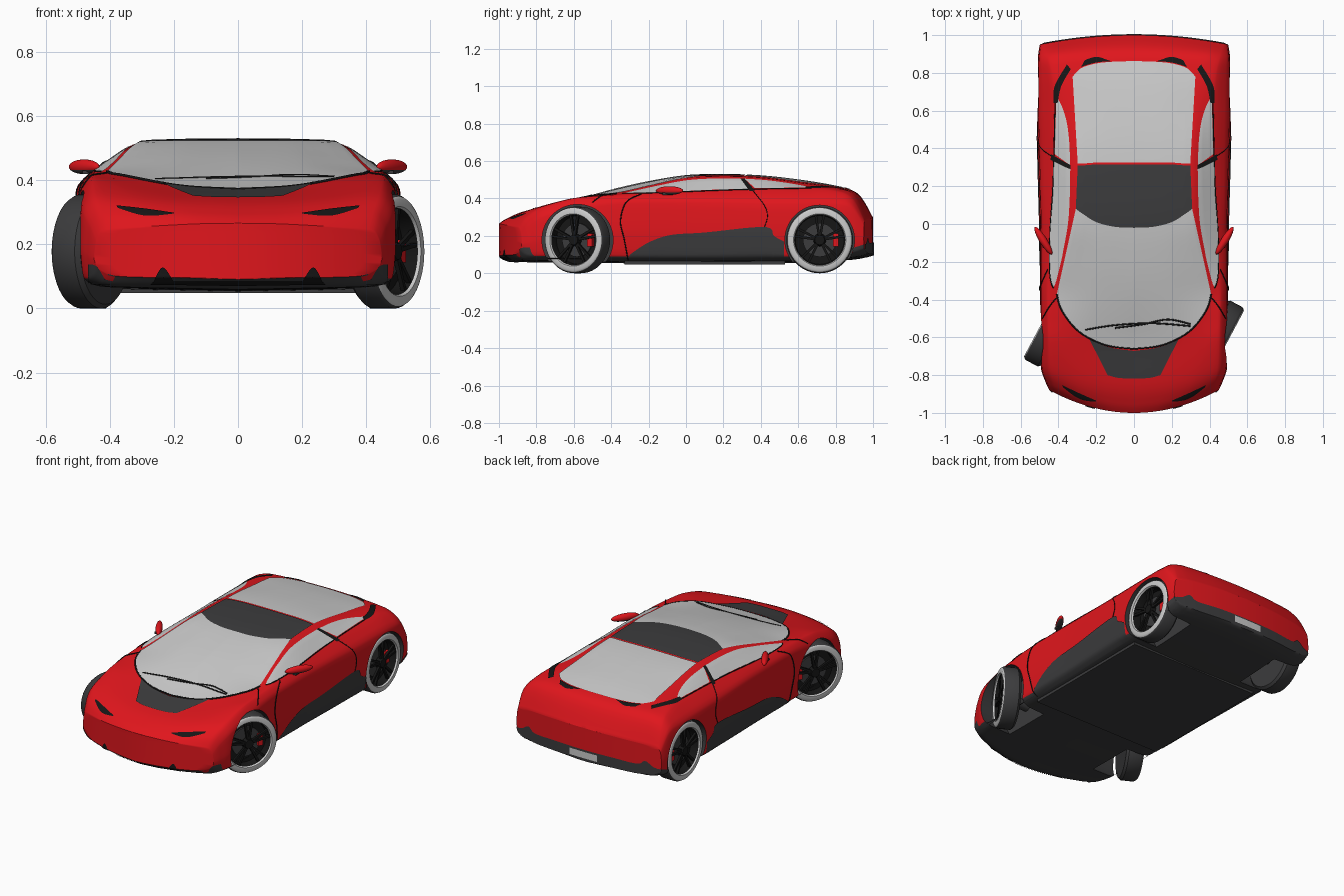
import bpy, bmesh, math
from mathutils import Vector, Matrix
from mathutils.bvhtree import BVHTree

if "Cube" in bpy.data.objects:
    bpy.data.objects.remove(bpy.data.objects["Cube"])


def material(name, *rgb):
    m = bpy.data.materials.new(name)
    m.diffuse_color = (*rgb, 1)
    m.use_nodes = True
    m.node_tree.nodes["Principled BSDF"].inputs["Base Color"].default_value = m.diffuse_color
    return m


RED = material("red_paint", .75, .008, .012)
DARK = material("dark_trim", .045, .045, .047)
BLACK = material("black", .008, .008, .008)
GLASS = material("pale_glass", .55, .55, .55)


def finish(name, bm, mats, angle=35, mirror=False):
    me = bpy.data.meshes.new(name)
    bm.to_mesh(me)
    bm.free()
    ob = bpy.data.objects.new(name, me)
    bpy.context.collection.objects.link(ob)
    for m in mats:
        me.materials.append(m)
    bpy.ops.object.select_all(action='DESELECT')
    ob.select_set(True)
    bpy.context.view_layer.objects.active = ob
    if angle:
        bpy.ops.object.shade_smooth_by_angle(angle=math.radians(angle))
    if mirror:
        ob.modifiers.new("Mirror", 'MIRROR')
    return ob


def spline(pts, t):
    # Catmull-Rom through points of any dimension, t from 0 to len - 1
    i = min(int(t), len(pts) - 2)
    f = t - i
    a, b, c, d = (pts[min(max(k, 0), len(pts) - 1)] for k in range(i - 1, i + 3))
    return [.5 * (2*q + (r - p)*f + (2*p - 5*q + 4*r - s)*f*f + (3*q - p - 3*r + s)*f**3)
            for p, q, r, s in zip(a, b, c, d)]


def soften(pts, cut):
    out = [pts[0]]
    for a, b in zip(pts, pts[1:]):
        out += [a.lerp(b, cut), a.lerp(b, 1 - cut)]
    return out + [pts[-1]]


# Body stations: y, floor z, half width, shoulder z, belt x, belt z, rail x, rail z, centre z
STATIONS = [
    (-1.0, .095, .45, .21, .425, .245, .25, .258, .266),
    (-.95, .066, .47, .26, .435, .30, .28, .302, .297),
    (-.85, .063, .495, .31, .45, .352, .33, .348, .335),
    (-.65, .06, .50, .35, .455, .397, .40, .397, .372),
    (-.50, .06, .50, .37, .457, .412, .415, .412, .415),
    (-.36, .058, .50, .385, .46, .42, .41, .426, .453),
    (-.20, .056, .50, .39, .455, .426, .37, .465, .488),
    (0, .056, .50, .39, .445, .435, .328, .51, .520),
    (.2, .056, .505, .39, .432, .442, .32, .520, .526),
    (.4, .058, .51, .385, .425, .45, .32, .512, .519),
    (.6, .06, .515, .385, .42, .455, .335, .485, .497),
    (.8, .07, .515, .38, .435, .447, .355, .458, .464),
    (.92, .08, .51, .36, .46, .40, .40, .42, .425),
    (1.0, .10, .50, .26, .48, .28, .42, .29, .298)]


def bowed(x, y):
    # nose and tail curve in plan
    front = .15 * max(0, (-.45 - y) / .55) ** 1.5
    rear = .05 * max(0, (y - .6) / .4) ** 1.5
    return y + (front - rear) * (x / .5) ** 2


def section(t):
    y, zf, w, zs, xb, zb, xr, zr, zt = spline(STATIONS, t)
    half = [Vector(p) for p in ((0, zf - .004), (w - .06, zf + .004), (w - .012, zf + .03), (w, (zf + zs) / 2),
                                (w - .008, zs), (xb, zb), (xr, zr), (xr * .5, zr + (zt - zr) * .8), (0, zt))]
    return y, soften(soften(half, .14), .25)


# Body shell
bm = bmesh.new()
rows = []
steps = 7 * (len(STATIONS) - 1)
for i in range(steps + 1):
    y, half = section(i / 7)
    ring = half + [Vector((-p.x, p.y)) for p in half[-2:0:-1]]
    rows.append([bm.verts.new((p.x, bowed(p.x, y), p.y)) for p in ring])
n = len(rows[0])
for a, b in zip(rows, rows[1:]):
    for k in range(n):
        bm.faces.new((a[k], a[(k + 1) % n], b[(k + 1) % n], b[k]))
for row, y in ((rows[0], -1.0), (rows[-1], 1.0)):
    lines = []
    for k in range(n // 2 + 1):
        r, l = row[k], row[-k]
        xs = [r.co.x * (1 - 2 * j / 16) for j in range(1, 16)]
        mid = [bm.verts.new((x, bowed(x, y), r.co.z)) for x in xs] if 0 < k < n // 2 else [r] * 15
        lines.append([r] + mid + [l])
    for a, b in zip(lines, lines[1:]):
        for j in range(16):
            quad = list(dict.fromkeys((a[j], a[j + 1], b[j + 1], b[j])))
            if len(quad) > 2:
                bm.faces.new(quad)
bmesh.ops.recalc_face_normals(bm, faces=bm.faces)
if bm.calc_volume(signed=True) < 0:
    bmesh.ops.reverse_faces(bm, faces=bm.faces)
bm.normal_update()
for f in bm.faces:
    f.material_index = int(f.normal.z < -.6)
SKIN = BVHTree.FromBMesh(bm)
body = finish("body", bm, [RED, DARK], 0)

# Wheel arches cut through the shell
FRONT_Y, REAR_Y, R = -.58, .715, .178
bm = bmesh.new()
for y, r in ((FRONT_Y, .19), (REAR_Y, .186)):
    for s in (-1, 1):
        bmesh.ops.create_cone(bm, cap_ends=True, segments=64, radius1=r, radius2=r, depth=.3,
                              matrix=Matrix.Translation((s * .46, y, R)) @ Matrix.Rotation(math.pi / 2, 4, 'Y'))
for f in bm.faces:
    f.material_index = 1
cutter = finish("arch_cutter", bm, [RED, DARK], 0)
cutter.hide_render = True
cut = body.modifiers.new("Arches", 'BOOLEAN')
cut.operation, cut.object = 'DIFFERENCE', cutter
for solver in ('EXACT', 'MANIFOLD', 'FLOAT'):
    cut.solver = solver
    bpy.context.view_layer.update()
    if len(body.evaluated_get(bpy.context.evaluated_depsgraph_get()).data.polygons) > 2000:
        break
bpy.context.view_layer.objects.active = body
bpy.ops.object.modifier_apply(modifier=cut.name)
bpy.data.objects.remove(cutter)
body.select_set(True)
bpy.ops.object.shade_smooth_by_angle(angle=math.radians(35))


def project(u, v, view, lift):
    # drop a 2D drawing point onto the body skin
    start, ray = {'top': ((u, v, 2), (0, 0, -1)), 'side': ((2, u, v), (-1, 0, 0)),
                  'front': ((u, -2, v), (0, 1, 0)), 'back': ((u, 2, v), (0, -1, 0))}[view]
    hit = SKIN.ray_cast(Vector(start), Vector(ray))[0]
    if hit is None:
        mid = {'top': (u, v, .4), 'side': (.5, u, v), 'front': (u, -.9, v), 'back': (u, .95, v)}[view]
        hit = SKIN.find_nearest(Vector(mid))[0]
    return hit - Vector(ray) * lift


def panel(name, low, up, view, mat, lift=.005, n=28, m=14):
    bm = bmesh.new()
    grid = []
    for i in range(n + 1):
        a = spline(low, i / n * (len(low) - 1))
        b = spline(up, i / n * (len(up) - 1))
        grid.append([bm.verts.new(project(a[0] + (b[0] - a[0]) * j / m, a[1] + (b[1] - a[1]) * j / m, view, lift))
                     for j in range(m + 1)])
    for p, q in zip(grid, grid[1:]):
        for j in range(m):
            bm.faces.new((p[j], q[j], q[j + 1], p[j + 1]) if view != 'back' else (p[j], p[j + 1], q[j + 1], q[j]))
    bmesh.ops.remove_doubles(bm, verts=bm.verts, dist=1e-5)
    return finish(name, bm, [mat], 50, True)


def seam(name, pts, view, r=.003, sides=(1, -1)):
    cu = bpy.data.curves.new(name, 'CURVE')
    cu.dimensions, cu.bevel_depth, cu.bevel_resolution = '3D', r, 1
    path = [project(*spline(pts, i / 24 * (len(pts) - 1)), view, .002) for i in range(25)]
    for s in sides:
        sp = cu.splines.new('POLY')
        sp.points.add(24)
        for p, c in zip(sp.points, path):
            p.co = (s * c.x, c.y, c.z, 1)
    cu.materials.append(BLACK)
    bpy.context.collection.objects.link(bpy.data.objects.new(name, cu))


# Glass and roof
base = [(0, -.66), (.15, -.64), (.29, -.57), (.38, -.46), (.408, -.37)]
head = [(0, -.02), (.1, -.015), (.2, .01), (.28, .06), (.308, .08)]
panel("windshield", base, head, 'top', GLASS)
panel("roof_panel", head, [(0, .315), (.1, .315), (.2, .315), (.27, .31), (.298, .31)], 'top', DARK)
panel("rear_window", [(0, .325), (.1, .325), (.2, .325), (.27, .32), (.298, .32)],
      [(0, .862), (.1, .86), (.2, .85), (.28, .825), (.325, .78)], 'top', GLASS)
panel("hood_panel", [(0, -.818), (.08, -.815), (.14, -.80)], [(0, -.672), (.12, -.655), (.235, -.612)], 'top', DARK)
panel("side_window", [(-.34, .427), (-.15, .433), (0, .44), (.15, .447), (.34, .452)],
      [(-.31, .434), (-.15, .469), (0, .497), (.15, .507), (.29, .507)], 'side', GLASS)
panel("door_pillar", [(.34, .44), (.37, .442)], [(.29, .508), (.312, .508)], 'side', BLACK, .006)
panel("quarter_window", [(.37, .455), (.5, .457), (.6, .458), (.67, .457)],
      [(.312, .506), (.43, .498), (.55, .482), (.67, .460)], 'side', GLASS)

# Dark trims
panel("rear_side_vent", [(.405, .64), (.385, .73), (.335, .82)], [(.425, .64), (.42, .73), (.355, .845)], 'top', BLACK)
panel("rear_deck_vent", [(.12, .862), (.2, .855), (.28, .832)], [(.15, .872), (.2, .885), (.26, .868)], 'top', BLACK)
panel("side_sill", [(-.31, .068), (-.2, .068), (-.08, .068), (.1, .068), (.42, .07), (.48, .07), (.525, .07)],
      [(-.3, .10), (-.2, .165), (-.08, .205), (.1, .218), (.42, .248), (.47, .20), (.525, .17)], 'side', DARK)
panel("headlight", [(.2, .296), (.29, .29), (.375, .314)], [(.2, .299), (.29, .312), (.38, .322)], 'front', BLACK)
panel("corner_intake", [(.395, .074), (.43, .074), (.468, .076)], [(.41, .08), (.44, .13), (.468, .138)], 'front', DARK)
panel("lower_intake", [(.185, .073), (.23, .073), (.275, .073)], [(.2, .082), (.235, .128), (.265, .08)], 'front', BLACK)
panel("splitter", [(0, .07), (.2, .073)], [(0, .086), (.2, .086)], 'front', BLACK)
panel("rear_bumper", [(0, .085), (.2, .085), (.35, .087), (.4, .088), (.45, .09), (.485, .1)],
      [(0, .165), (.2, .165), (.35, .163), (.4, .19), (.45, .163), (.485, .155)], 'back', DARK)
panel("bumper_side", [(.895, .09), (.955, .095)], [(.89, .135), (.955, .155)], 'side', DARK)
panel("rear_plate", [(0, .115), (.095, .115)], [(0, .155), (.095, .155)], 'back', GLASS, .009)

# Panel gaps and wipers
seam("windshield_gap", base, 'top', .005)
seam("window_gap", [(-.34, .427), (-.15, .431), (.15, .443), (.4, .451), (.67, .455)], 'side')
seam("door_gap", [(-.24, .424), (-.32, .38), (-.35, .28), (-.33, .18), (-.31, .07)], 'side')
seam("door_rear_gap", [(.36, .44), (.43, .34), (.42, .25), (.33, .11)], 'side', .002)
seam("hood_gap", [(.41, -.39), (.45, -.44), (.485, -.5)], 'top')
seam("wiper_long", [(-.26, -.56), (-.1, -.535), (.1, -.525), (.3, -.54)], 'top', .006, (1,))
seam("wiper_short", [(-.1, -.55), (.05, -.53), (.18, -.505), (.3, -.53)], 'top', .006, (1,))


def box(bm, size, mat4):
    return bmesh.ops.create_cube(bm, size=1, matrix=mat4 @ Matrix.Diagonal((*size, 1)))


# Floor pan and axles
bm = bmesh.new()
box(bm, (.88, .86, .02), Matrix.Translation((0, .1, .058)))
finish("floor_pan", bm, [DARK])
for name, y in (("front_axle", FRONT_Y), ("rear_axle", REAR_Y)):
    bm = bmesh.new()
    bmesh.ops.create_cone(bm, cap_ends=True, segments=20, radius1=.03, radius2=.03, depth=.86,
                          matrix=Matrix.Translation((0, y, R)) @ Matrix.Rotation(math.pi / 2, 4, 'Y'))
    finish(name, bm, [DARK])

# Door mirrors
bm = bmesh.new()
turn = Matrix.Translation((.48, -.088, .442)) @ Matrix.Rotation(math.atan2(.85, .53), 4, 'Z')
bmesh.ops.create_uvsphere(bm, u_segments=24, v_segments=14, radius=1,
                          matrix=turn @ Matrix.Diagonal((.085, .02, .023, 1)))
for f in bm.faces:
    f.material_index = int(f.calc_center_median().z < .434)
finish("door_mirror", bm, [RED, DARK], 60, True)
bm = bmesh.new()
box(bm, (.06, .03, .012), Matrix.Translation((.455, -.11, .425)))
finish("mirror_arm", bm, [DARK], 30, True)


def lathe(name, profile, place):
    # profile: axial position, radius, material index of the band that follows
    bm = bmesh.new()
    rings = [[bm.verts.new((x, r * math.cos(a * math.tau / 48), r * math.sin(a * math.tau / 48)))
              for a in range(48)] for x, r, _ in profile]
    for (_, _, m), p, q in zip(profile, rings, rings[1:]):
        for k in range(48):
            bm.faces.new((p[k], p[k - 1], q[k - 1], q[k])).material_index = m
    bmesh.ops.recalc_face_normals(bm, faces=bm.faces)
    finish(name, bm, [DARK, GLASS, BLACK]).matrix_world = place


# Wheels, front pair steered
STEER = math.radians(-28)
for end, y, x, steer in (("front", FRONT_Y, .458, STEER), ("rear", REAR_Y, .448, 0)):
    for side, s in (("right", 1), ("left", -1)):
        place = Matrix.Translation((s * x, y, R)) @ Matrix.Rotation(steer + (math.pi if s < 0 else 0), 4, 'Z')
        name = f"{end}_{side}"
        lathe(name + "_tyre", [(-.05, .001, 0), (-.05, .165, 0), (-.036, R, 0), (.036, R, 0), (.048, .171, 1),
                               (.053, .163, 1), (.053, .14, 1), (.045, .135, 2), (-.005, .13, 2), (-.005, .001, 2)], place)
        lathe(name + "_brake_disc", [(-.004, .09, 0), (.006, .09, 0), (.006, .001, 0)], place)
        bm = bmesh.new()
        for k in range(10):
            a = (k // 2) * math.tau / 5 + math.pi / 2 + (-.16 if k % 2 else .16)
            box(bm, (.014, .115, .013), Matrix.Rotation(a, 4, 'X') @ Matrix.Translation((.034, .077, 0)))
        bmesh.ops.create_cone(bm, cap_ends=True, segments=24, radius1=.034, radius2=.026, depth=.03,
                              matrix=Matrix.Translation((.033, 0, 0)) @ Matrix.Rotation(math.pi / 2, 4, 'Y'))
        finish(name + "_spokes", bm, [BLACK], 30).matrix_world = place
        bm = bmesh.new()
        box(bm, (.02, .03, .07), Matrix.Translation((.012, s * .085, 0)))
        finish(name + "_caliper", bm, [RED], 30).matrix_world = place
